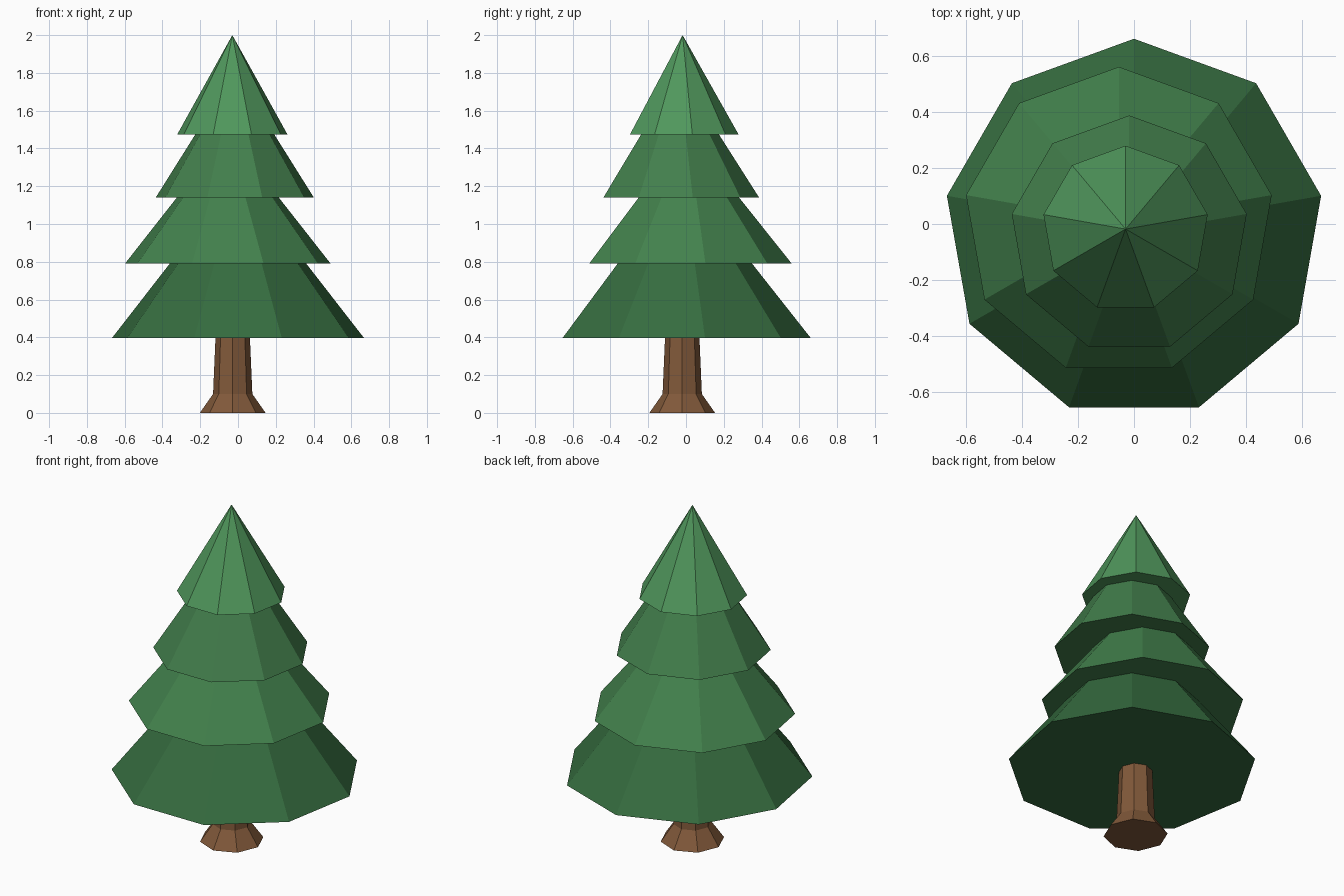
import bpy, bmesh
from math import sin, cos, pi

if "Cube" in bpy.data.objects:
    bpy.data.objects.remove(bpy.data.objects["Cube"])


def lathe(name, sides, rings, center, color, cap_top=False):
    """Stack flat-sided rings (radius, z) with a vertex towards +y; radius 0 is a point."""
    bm = bmesh.new()
    cx, cy = center
    loops = []
    for r, z in rings:
        count = sides if r > 0 else 1
        loops.append([bm.verts.new((cx + r * sin(2 * pi * i / sides),
                                    cy + r * cos(2 * pi * i / sides), z))
                      for i in range(count)])
    for a, b in zip(loops, loops[1:]):
        for i in range(sides):
            j = (i + 1) % sides
            if len(b) == 1:
                bm.faces.new((a[i], a[j], b[0]))
            else:
                bm.faces.new((a[i], a[j], b[j], b[i]))
    bm.faces.new(loops[0])
    if cap_top:
        bm.faces.new(loops[-1])
    bmesh.ops.recalc_face_normals(bm, faces=bm.faces)
    # Open-topped tiers: make sure the underside points down
    bm.faces.ensure_lookup_table()
    if min(bm.faces, key=lambda f: f.calc_center_median().z).normal.z > 0:
        bmesh.ops.reverse_faces(bm, faces=bm.faces)
    mesh = bpy.data.meshes.new(name)
    bm.to_mesh(mesh)
    bm.free()
    mat = bpy.data.materials.new(name + "_color")
    mat.diffuse_color = (*color, 1)
    mat.use_nodes = True
    mat.node_tree.nodes["Principled BSDF"].inputs["Base Color"].default_value = mat.diffuse_color
    mesh.materials.append(mat)
    obj = bpy.data.objects.new(name, mesh)
    bpy.context.collection.objects.link(obj)
    return obj


# Trunk with flared foot
lathe("trunk", 8, [(0.174, 0), (0.104, 0.1), (0.091, 0.4)],
      (-0.028, -0.02), (0.22, 0.1, 0.042))

# Foliage tiers, each slightly off-centre, closing under the next one
tiers = [
    ("bottom_branches", (0.0, -0.017), [(0.677, 0.397), (0.367, 0.79)], (0.036, 0.15, 0.05)),
    ("lower_branches", (-0.054, 0.007), [(0.553, 0.79), (0.274, 1.14)], (0.055, 0.22, 0.073)),
    ("upper_branches", (-0.017, -0.038), [(0.425, 1.14), (0.213, 1.473)], (0.055, 0.21, 0.072)),
    ("top_branches", (-0.03, -0.018), [(0.297, 1.473), (0, 2.0)], (0.08, 0.31, 0.107)),
]
for name, center, rings, color in tiers:
    lathe(name, 9, rings, center, color)
